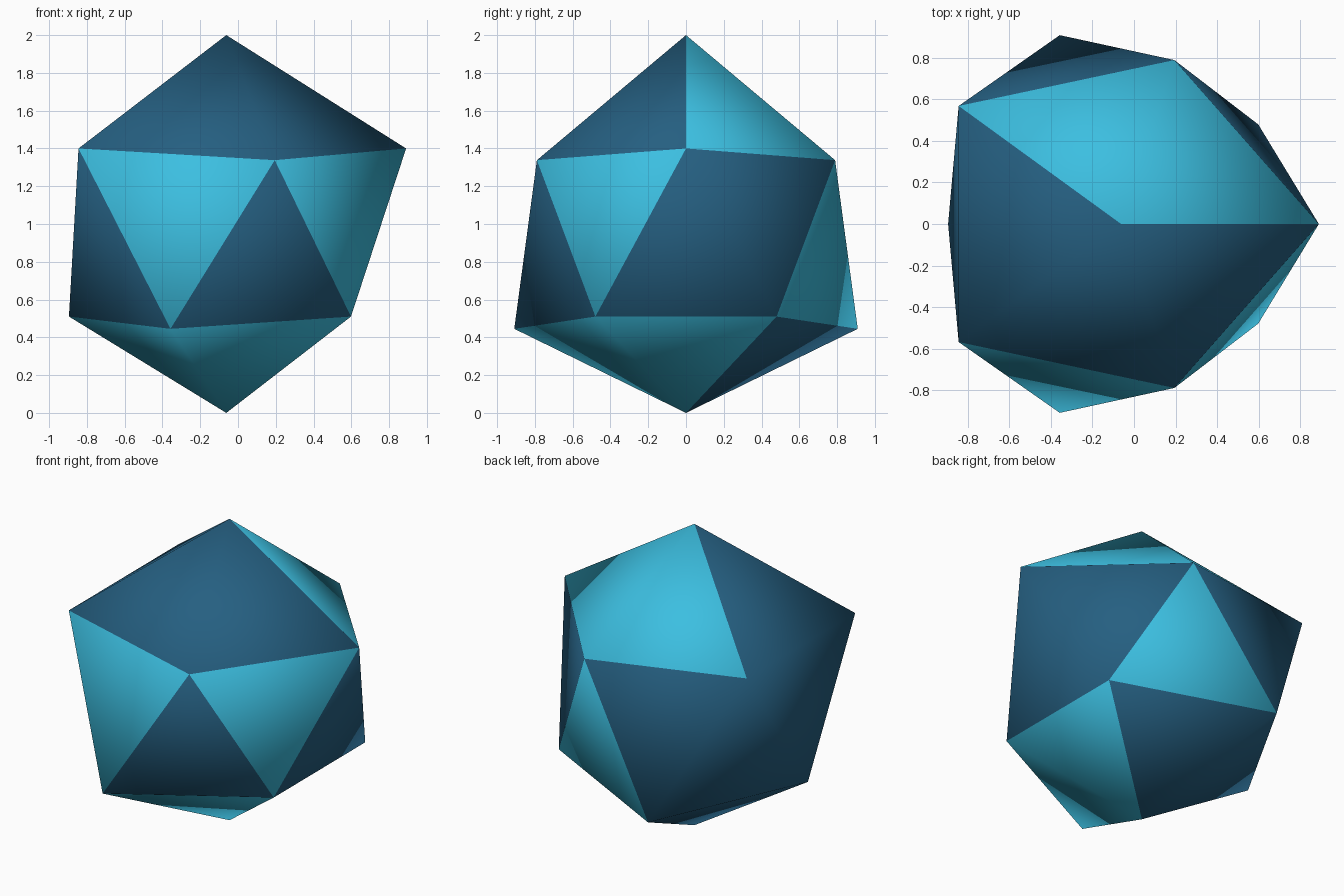
import bpy, bmesh, math

if "Cube" in bpy.data.objects:
    bpy.data.objects.remove(bpy.data.objects["Cube"])

# Two flat colours
def material(name, rgb):
    m = bpy.data.materials.new(name)
    m.diffuse_color = (*rgb, 1)
    m.use_nodes = True
    m.node_tree.nodes["Principled BSDF"].inputs["Base Color"].default_value = m.diffuse_color
    return m

navy = material("dark blue", (0.0185, 0.115, 0.22))
cyan = material("light cyan", (0.045, 0.52, 0.75))

# Slightly uneven rings around the vertical axis (x = AXIS): radius and height
# for each corner, 72 degrees apart
AXIS = -0.062
UPPER = [(0.952, 1.4), (0.83, 1.338), (0.967, 1.4), (0.967, 1.4), (0.83, 1.338)]
LOWER = [(0.816, 0.51), (0.956, 0.445), (0.833, 0.51), (0.956, 0.445), (0.816, 0.51)]

bm = bmesh.new()

def ring(points, start):
    verts = []
    for i, (r, z) in enumerate(points):
        a = math.radians(start + 72 * i)
        verts.append(bm.verts.new((AXIS + r * math.cos(a), r * math.sin(a), z)))
    return verts

top = bm.verts.new((AXIS, 0, 2))
bottom = bm.verts.new((AXIS, 0, 0))
up, low = ring(UPPER, 0), ring(LOWER, 36)

# Four bands of five triangles; each band lists which sectors are cyan
CYAN = {"cap": {0, 1}, "down": {3, 4}, "rise": {0}, "base": {2, 3, 4}}
for i in range(5):
    j = (i + 1) % 5
    faces = {
        "cap": (top, up[i], up[j]),
        "down": (up[i], low[i], up[j]),
        "rise": (low[i], low[j], up[j]),
        "base": (bottom, low[j], low[i]),
    }
    for band, corners in faces.items():
        f = bm.faces.new(corners)
        f.smooth = True
        f.material_index = int(i in CYAN[band])

bmesh.ops.recalc_face_normals(bm, faces=bm.faces)
mesh = bpy.data.meshes.new("faceted_ball")
bm.to_mesh(mesh)
bm.free()
mesh.materials.append(navy)
mesh.materials.append(cyan)
bpy.context.collection.objects.link(bpy.data.objects.new("faceted_ball", mesh))
